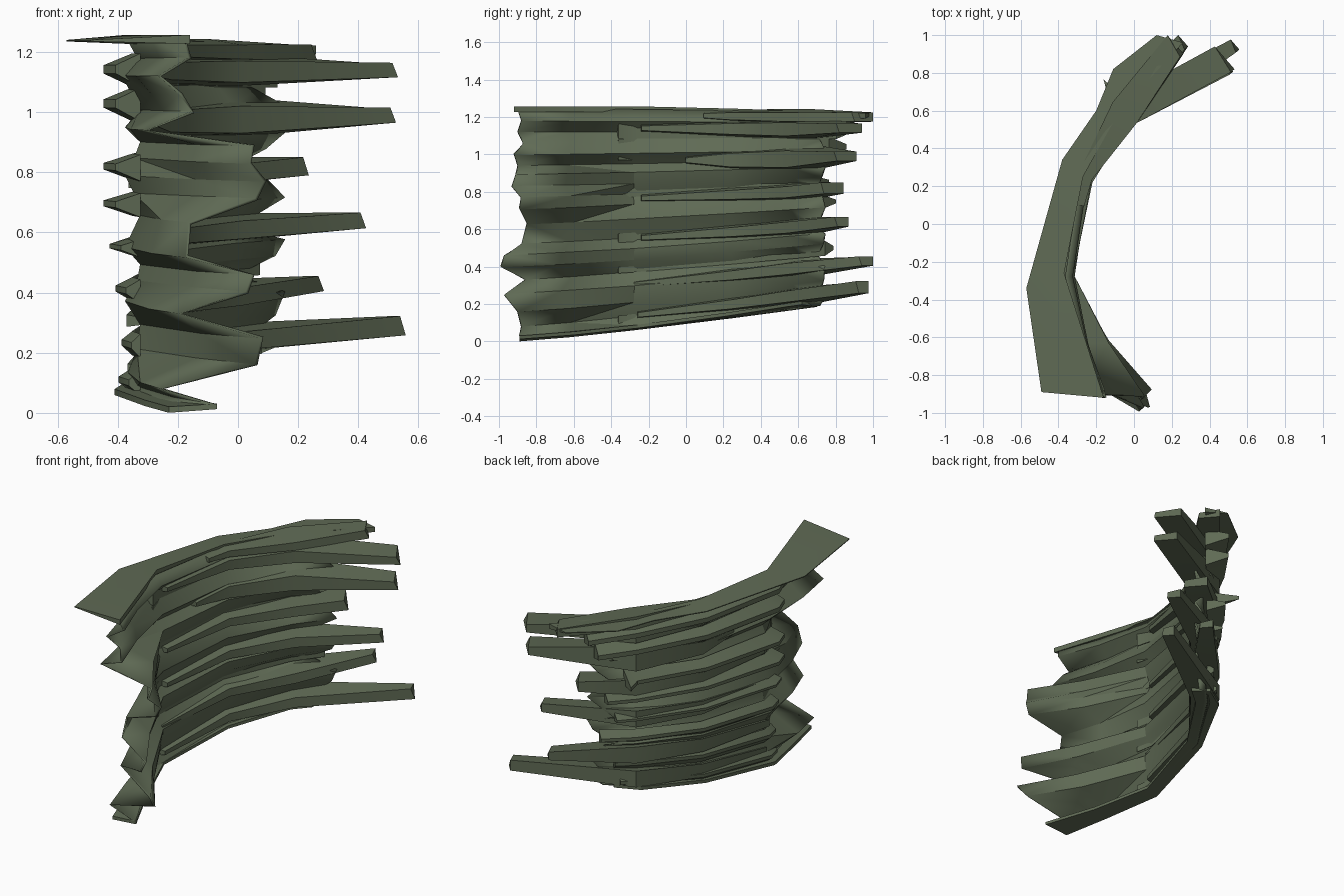
import bpy, bmesh, math
from mathutils import Vector

if "Cube" in bpy.data.objects:
    bpy.data.objects.remove(bpy.data.objects["Cube"])

stone = bpy.data.materials.new("moss grey stone")
stone.diffuse_color = (0.115, 0.145, 0.09, 1)
stone.use_nodes = True
stone.node_tree.nodes["Principled BSDF"].inputs["Base Color"].default_value = stone.diffuse_color

# Plan-view path of the wall: (y, x, concave-side normal)
PATH = [(-0.90, -0.08, (0.83, 0.55)), (-0.62, -0.22, (0.87, 0.5)),
        (-0.28, -0.35, (1.0, 0.1)), (0.25, -0.27, (0.95, -0.3)),
        (0.60, -0.06, (0.75, -0.65)), (0.95, 0.28, (0.65, -0.75))]


def at(y):
    """Point and normal of the path at y."""
    for (y0, x0, n0), (y1, x1, n1) in zip(PATH, PATH[1:]):
        if y <= y1 or y1 == PATH[-1][0]:
            t = (y - y0) / (y1 - y0)
            return (Vector((x0 + (x1 - x0) * t, y)),
                    Vector(n0).lerp(Vector(n1), max(0, min(1, t))))


def lift(z, y):
    """Layers rise and close up toward the back."""
    t = max(0, (y + 0.9) / 1.85)
    return z + t ** 1.2 * (0.22 - 0.195 * z)


def unlift(z):
    return (z - 0.22) / 0.805


def make(name, bm):
    bmesh.ops.recalc_face_normals(bm, faces=bm.faces)
    me = bpy.data.meshes.new(name)
    bm.to_mesh(me)
    bm.free()
    me.materials.append(stone)
    ob = bpy.data.objects.new(name, me)
    bpy.context.collection.objects.link(ob)
    bpy.context.view_layer.objects.active = ob
    bpy.ops.object.select_all(action='DESELECT')
    ob.select_set(True)
    bpy.ops.object.shade_smooth_by_angle(angle=math.radians(30))
    return ob


def loft(name, rings):
    """Closed tube through equal-sized rings with capped ends."""
    bm = bmesh.new()
    vs = [[bm.verts.new(p) for p in r] for r in rings]
    n = len(rings[0])
    for a, b in zip(vs, vs[1:]):
        for i in range(n):
            j = (i + 1) % n
            bm.faces.new((a[i], a[j], b[j], b[i]))
    bm.faces.new(vs[0])
    bm.faces.new(vs[-1])
    return make(name, bm)


# Corrugated wall: front edge as (z, x, y, mid offset)
ROWS = [(0.01, -0.22, -0.88, 0.0), (0.03, -0.08, -0.89, 0.02),
        (0.08, -0.25, -0.88, -0.01), (0.16, 0.06, -0.90, 0.02),
        (0.25, 0.08, -0.97, 0.03), (0.33, -0.19, -0.86, -0.02),
        (0.40, 0.03, -0.99, 0.02), (0.46, 0.05, -0.97, 0.03),
        (0.52, -0.17, -0.88, -0.02), (0.63, -0.16, -0.85, 0.03),
        (0.71, 0.06, -0.89, 0.01), (0.77, 0.09, -0.88, -0.02),
        (0.83, 0.04, -0.93, 0.01), (0.89, 0.05, -0.91, 0.03),
        (0.94, -0.30, -0.90, -0.02), (1.00, -0.15, -0.92, 0.03),
        (1.06, -0.19, -0.87, 0.0), (1.12, -0.26, -0.90, -0.03),
        (1.18, -0.16, -0.88, 0.02), (1.245, -0.18, -0.90, -0.01)]
bm = bmesh.new()
grid = []
for z, x, y, off in ROWS:
    line = [bm.verts.new((x, y, z))]
    m, n = at(-0.28)
    m = m + n * off
    q = m.lerp(Vector((x, y)), 0.55) + Vector((-0.02, -0.01))
    line.append(bm.verts.new((q.x, q.y, lift(z, -0.62))))
    line.append(bm.verts.new((m.x, m.y, lift(z, -0.28))))
    for s in (0.25, 0.60, 0.72 + off * 2):
        p, n = at(s)
        p = p + n * off * (1 if s < 0.4 else 1.8)
        line.append(bm.verts.new((p.x, p.y, lift(z, s))))
    grid.append(line)
for a, b in zip(grid, grid[1:]):
    for i in range(len(a) - 1):
        bm.faces.new((a[i], a[i + 1], b[i + 1], b[i]))
bmesh.ops.triangulate(bm, faces=bm.faces[:])
wall = make("corrugated_wall", bm)
sol = wall.modifiers.new("thickness", 'SOLIDIFY')
sol.thickness = 0.012
sol.offset = 0

# Concave-side ribs ending in long fingers: tip z, x, y, half height, start y, tip width, root height
FINGERS = [(0.29, 0.535, 0.95, 0.032, -0.26, 0.07, 0.05), (0.43, 0.26, 0.97, 0.025, -0.28, 0.08, 0.05),
           (0.64, 0.40, 0.84, 0.026, -0.24, 0.08, 0.05), (0.82, 0.19, 0.79, 0.03, -0.24, 0.14, 0.05),
           (0.99, 0.48, 0.86, 0.025, 0.0, 0.14, 0.075), (1.14, 0.48, 0.88, 0.024, -0.24, 0.16, 0.06),
           (1.20, 0.22, 0.95, 0.025, 0.1, 0.13, 0.04)]
for k, (z, x, y, h, start, w, root) in enumerate(FINGERS):
    z0 = unlift(z)
    rings = []
    for s, inn, out, hh in ((start, 0.03, -0.02, 0.02), (0.25, 0.05, -0.03, root * 0.8),
                            (0.60, 0.10, -0.07, root)):
        p, n = at(s)
        a, b, zz = p + n * inn, p + n * out, lift(z0, s)
        rings.append([(a.x, a.y, zz - hh * 0.7), (a.x, a.y, zz + hh * 0.5),
                      (b.x, b.y, zz + hh), (b.x, b.y, zz - hh)])
    d = Vector((0.65, -0.75)) * w / 2
    e = Vector((0.75, 0.65)) * 0.025
    rings.append([(x + d.x, y + d.y, z - h), (x + d.x - e.x, y + d.y - e.y, z + h),
                  (x - d.x, y - d.y, z + h), (x - d.x, y - d.y, z - h)])
    loft("finger_rib_%d" % (k + 1), rings)

# Convex-side wedge fins: z, outward reach, half thickness, end y, reach factor at the end
FINS = [(0.05, 0.05, 0.02, 0.66, 1.2), (0.18, 0.04, 0.02, 0.68, 1.2), (0.37, 0.06, 0.02, 0.74, 1.2),
        (0.52, 0.08, 0.015, 0.68, 1.2), (0.67, 0.10, 0.02, 0.72, 1.2), (0.80, 0.10, 0.022, 0.64, 1.9),
        (1.02, 0.10, 0.028, 0.76, 1.4), (1.14, 0.10, 0.028, 0.80, 1.5)]
for k, (z, r, h, end, ef) in enumerate(FINS):
    rings = []
    for s, f in ((-0.36, 0.9), (-0.26, 1.0), (0.25, 0.7), (0.60, 1.0), (end, ef)):
        p, n = at(s)
        q, zz = p - n * r * f, lift(z, s)
        p = p - n * 0.005
        rings.append([(p.x, p.y, zz - h * 2), (p.x, p.y, zz + h * 2),
                      (q.x, q.y, zz + h * 0.6), (q.x, q.y, zz - h * 0.4)])
    loft("outer_fin_%d" % (k + 1), rings)

# Thin flared ledge along the top: outer x, y, inner x, y
LEDGE = [(-0.49, -0.89, -0.16, -0.92), (-0.57, -0.34, -0.37, -0.26), (-0.38, 0.34, -0.27, 0.25),
         (-0.20, 0.60, -0.12, 0.52), (-0.11, 0.82, 0.0, 0.68), (0.12, 1.0, 0.26, 0.96)]
rings = []
for ox, oy, ix, iy in LEDGE:
    zo = 1.24 - max(0, oy) * 0.02
    zi = 1.257 - max(0, oy) * 0.035
    rings.append([(ox, oy, zo - 0.005), (ox, oy, zo), (ix, iy, zi), (ix, iy, zi - 0.03)])
loft("top_ledge", rings)

# Bottom ledge closing the underside
rings = []
for x0, y0, x1, y1 in ((-0.23, -0.89, -0.07, -0.89), (-0.31, -0.62, -0.2, -0.6),
                       (-0.41, -0.28, -0.32, -0.26), (-0.31, 0.25, -0.22, 0.22),
                       (-0.13, 0.62, -0.02, 0.54), (0.0, 0.70, 0.08, 0.62)):
    zb = lift(0.0, y0)
    rings.append([(x0, y0, zb), (x0, y0, zb + 0.02), (x1, y1, zb + 0.03), (x1, y1, zb + 0.012)])
loft("bottom_ledge", rings)
